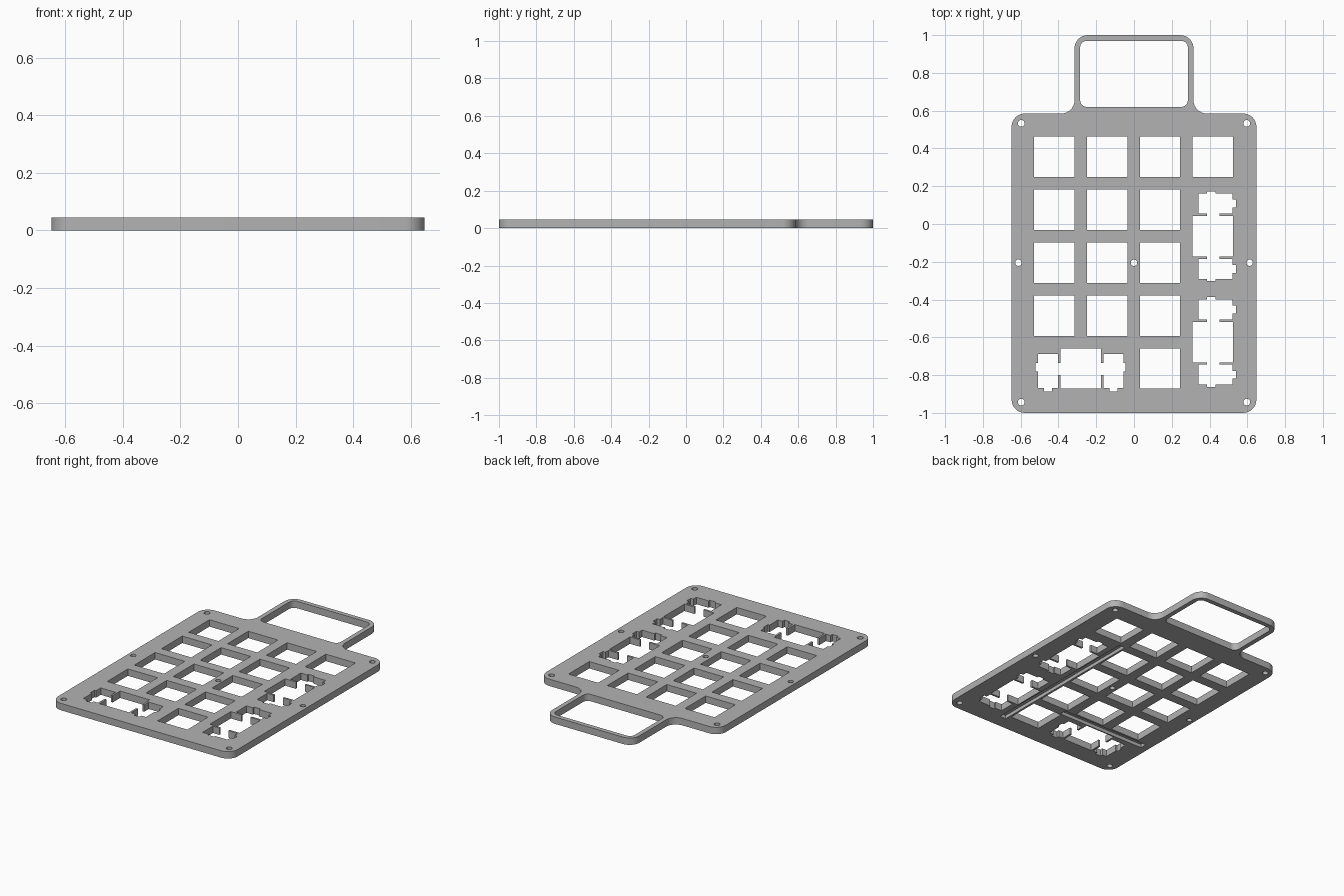
import bpy, bmesh
from math import cos, sin, pi, radians
from mathutils import Vector

if "Cube" in bpy.data.objects:
    bpy.data.objects.remove(bpy.data.objects["Cube"])

THICK = 0.045
PITCH = 0.28
HALF = 0.107          # half width of a switch opening
X0, Y0 = -0.4225, 0.355


def rounded(points, radii, steps=8):
    """Fillet the right-angled corners of a closed outline."""
    out = []
    for i, p in enumerate(points):
        p, r = Vector(p), radii[i]
        if r == 0:
            out.append(p)
            continue
        u = (Vector(points[i - 1]) - p).normalized()
        v = (Vector(points[(i + 1) % len(points)]) - p).normalized()
        c = p + r * (u + v)
        for k in range(steps + 1):
            t = k / steps * pi / 2
            out.append(c - r * (v * cos(t) + u * sin(t)))
    return out


def rect(xa, xb, ya, yb):
    return [(xa, ya), (xb, ya), (xb, yb), (xa, yb)]


def circle(x, y, r, n=20):
    return [(x + r * cos(2 * pi * k / n), y + r * sin(2 * pi * k / n)) for k in range(n)]


def prism(bm, outline, z0, z1):
    base = bm.faces.new([bm.verts.new((p[0], p[1], z0)) for p in outline])
    ext = bmesh.ops.extrude_face_region(bm, geom=[base], use_keep_orig=True)
    top = [g for g in ext["geom"] if isinstance(g, bmesh.types.BMVert)]
    bmesh.ops.translate(bm, verts=top, vec=(0, 0, z1 - z0))


def make_object(name, bm):
    bmesh.ops.recalc_face_normals(bm, faces=bm.faces[:])
    mesh = bpy.data.meshes.new(name)
    bm.to_mesh(mesh)
    bm.free()
    obj = bpy.data.objects.new(name, mesh)
    bpy.context.collection.objects.link(obj)
    return obj


# Plate and handle outline
side = [(0.648, -1), (0.648, 0.585), (0.315, 0.585), (0.315, 1)]
outline = side + [(-x, y) for x, y in reversed(side)]
bm = bmesh.new()
prism(bm, rounded(outline, [0.07] * len(outline)), 0, THICK)
plate = make_object("keypad_plate", bm)

cut = bmesh.new()


def through(points):
    prism(cut, points, -0.05, THICK + 0.05)


# Handle opening
through(rounded(rect(-0.285, 0.285, 0.62, 0.97), [0.035] * 4))

# Square switch openings
for row in range(5):
    for col in range(4):
        if (col == 3 and row > 0) or (row == 4 and col < 2):
            continue
        x, y = X0 + col * PITCH, Y0 - row * PITCH
        through(rect(x - HALF, x + HALF, y - HALF, y + HALF))

# Wide key openings with a stabiliser pocket on each end
half = [(HALF, HALF), (HALF, 0.03), (0.12, 0.03), (0.12, 0.077),
        (0.226, 0.077), (0.226, 0.03), (0.238, 0.03), (0.238, -0.015),
        (0.226, -0.015), (0.226, -0.103), (0.194, -0.103), (0.194, -0.122),
        (0.152, -0.122), (0.152, -0.103), (0.12, -0.103), (0.12, -0.035),
        (HALF, -0.035), (HALF, -HALF)]
wide = half + [(-u, v) for u, v in reversed(half)]
right_x = X0 + 3 * PITCH
through([(X0 + PITCH / 2 + u, Y0 - 4 * PITCH + v) for u, v in wide])
for row in (1.5, 3.5):
    through([(right_x - v, Y0 - row * PITCH + u) for u, v in wide])

# Screw holes
for sx in (-1, 1):
    for y in (0.533, -0.943):
        through(circle(sx * 0.597, y, 0.018))
    through(circle(sx * 0.612, -0.205, 0.017))
through(circle(0, -0.205, 0.017))

# Wire grooves in the underside
for groove in (rect(0.258, 0.302, -0.91, 0.22), rect(-0.6, 0.04, -0.65, -0.605)):
    prism(cut, groove, -0.05, THICK / 2)

cutter = make_object("opening_cutter", cut)
cutter.hide_render = True

# Cut all openings
mod = plate.modifiers.new("openings", "BOOLEAN")
mod.operation = "DIFFERENCE"
mod.solver = "EXACT"
mod.object = cutter
bpy.context.view_layer.objects.active = plate
plate.select_set(True)
bpy.ops.object.modifier_apply(modifier=mod.name)
bpy.data.objects.remove(cutter)

# Colour and shading
grey = bpy.data.materials.new("plain_grey")
grey.use_nodes = True
colour = (0.45, 0.45, 0.45, 1)
grey.diffuse_color = colour
grey.node_tree.nodes["Principled BSDF"].inputs["Base Color"].default_value = colour
plate.data.materials.clear()
plate.data.materials.append(grey)
bpy.ops.object.shade_smooth_by_angle(angle=radians(30))
